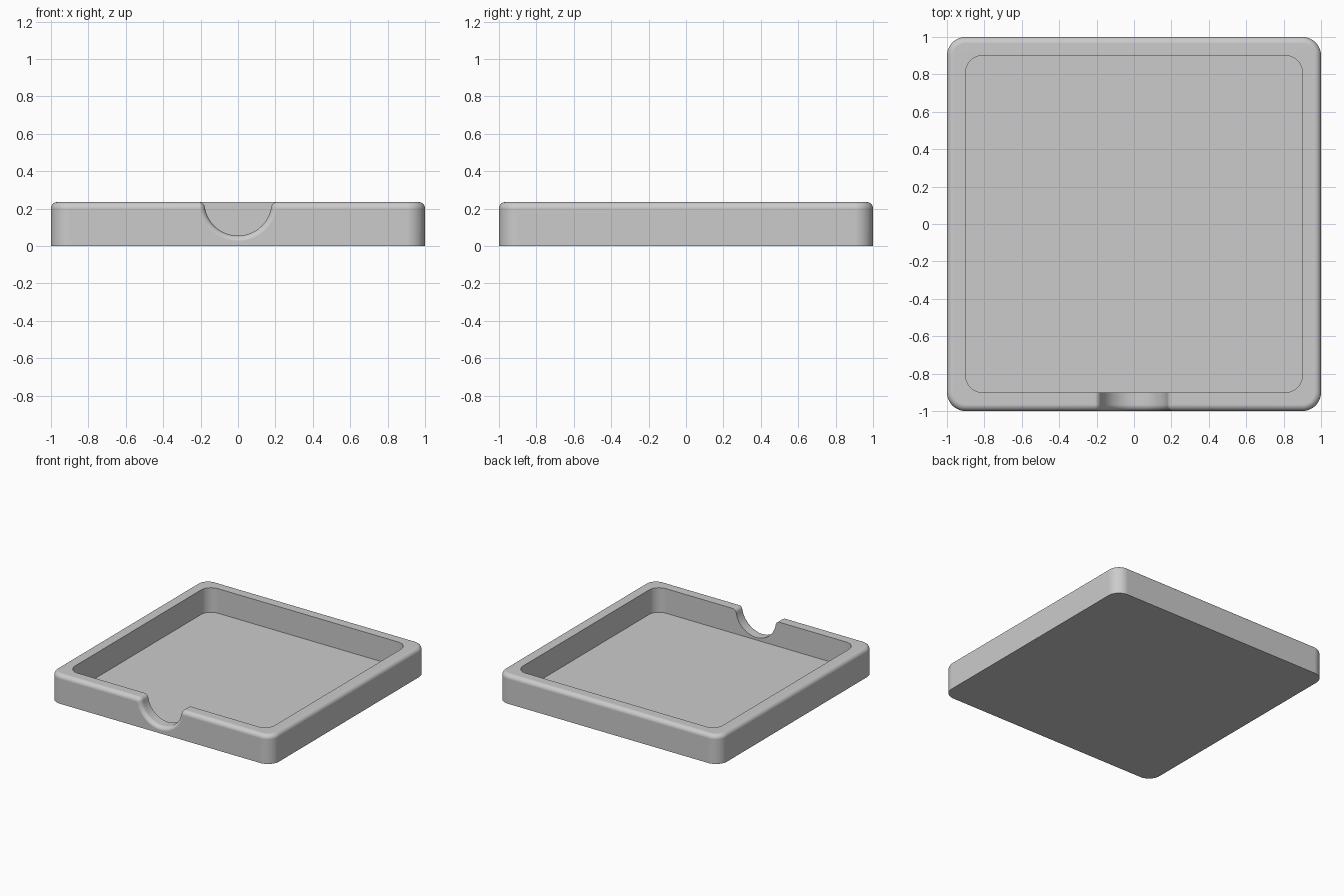
import bpy, bmesh
from math import sin, cos, pi, sqrt, atan2

if "Cube" in bpy.data.objects:
    bpy.data.objects.remove(bpy.data.objects["Cube"])

HEIGHT, FLOOR = 0.235, 0.035
FILLET = 0.035        # rounding of the outer top edge and of the notch
CORNER = 0.1
NOTCH_R = 0.18
STEPS = 10


def rounded_square(half, radius, z, steps=12):
    """Counter-clockwise outline of a square with round corners."""
    pts = []
    for k, (sx, sy) in enumerate([(1, 1), (-1, 1), (-1, -1), (1, -1)]):
        for i in range(steps + 1):
            a = (k + i / steps) * pi / 2
            pts.append((sx * (half - radius) + radius * cos(a),
                        sy * (half - radius) + radius * sin(a), z))
    return pts


def loft(name, rings):
    """Closed solid skinned through rings of equal length."""
    bm = bmesh.new()
    loops = [[bm.verts.new(p) for p in ring] for ring in rings]
    n = len(loops[0])
    for a, b in zip(loops, loops[1:]):
        for i in range(n):
            j = (i + 1) % n
            bm.faces.new((a[i], a[j], b[j], b[i]))
    bm.faces.new(loops[0])
    bm.faces.new(loops[-1])
    bmesh.ops.recalc_face_normals(bm, faces=bm.faces)
    mesh = bpy.data.meshes.new(name)
    bm.to_mesh(mesh)
    bm.free()
    obj = bpy.data.objects.new(name, mesh)
    bpy.context.collection.objects.link(obj)
    return obj


# Tray: outer wall, rounded rim, inner wall and floor
rings = [rounded_square(1, CORNER, 0)]
for i in range(STEPS + 1):
    a = i / STEPS * pi / 2
    inset = FILLET * (1 - cos(a))
    rings.append(rounded_square(1 - inset, CORNER - inset,
                                HEIGHT - FILLET + FILLET * sin(a)))
rings.append(rounded_square(0.9, 0.09, HEIGHT))
rings.append(rounded_square(0.9, 0.09, FLOOR))
tray = loft("tray", rings)


# Finger notch: half-round cut whose edges flare out to the top and the front
def notch_ring(y, grow):
    cx = sqrt((NOTCH_R + FILLET) ** 2 - FILLET ** 2)
    tilt = atan2(FILLET, cx)
    half = []
    for i in range(17):
        a = -pi / 2 + i / 16 * (pi / 2 - tilt)
        half.append(((NOTCH_R + grow) * cos(a), HEIGHT + (NOTCH_R + grow) * sin(a)))
    r = max(FILLET - grow, 0.0002)
    for i in range(1, STEPS + 1):
        a = pi - tilt - i / STEPS * (pi / 2 - tilt)
        half.append((cx + r * cos(a), HEIGHT - FILLET + r * sin(a)))
    half.append((cx, HEIGHT + 0.1))
    outline = half + [(-x, z) for x, z in reversed(half[1:])]
    # a hair outwards, so the flare crosses the rim cleanly
    return [(x, y - 0.0005, z + 0.0005) for x, z in outline]


stations = [notch_ring(-1.1, FILLET)]
for i in range(STEPS + 1):
    a = i / STEPS * pi / 2
    stations.append(notch_ring(-1 + FILLET * (1 - cos(a)), FILLET * (1 - sin(a))))
stations.append(notch_ring(-0.8, 0))
cutter = loft("notch_cutter", stations)
cutter.hide_render = True

cut = tray.modifiers.new("notch", "BOOLEAN")
cut.operation = "DIFFERENCE"
cut.solver = "EXACT"
cut.object = cutter
bpy.ops.object.select_all(action="DESELECT")
tray.select_set(True)
bpy.context.view_layer.objects.active = tray
bpy.ops.object.modifier_apply(modifier=cut.name)
bpy.data.objects.remove(cutter)

# Material and shading
grey = bpy.data.materials.new("light_grey")
grey.use_nodes = True
colour = (0.6, 0.6, 0.6, 1)
grey.diffuse_color = colour
grey.node_tree.nodes["Principled BSDF"].inputs["Base Color"].default_value = colour
tray.data.materials.clear()
tray.data.materials.append(grey)
for face in tray.data.polygons:
    face.material_index = 0
bpy.ops.object.shade_smooth_by_angle(angle=pi / 6)
weighted = tray.modifiers.new("weighted_normals", "WEIGHTED_NORMAL")
weighted.keep_sharp = True
